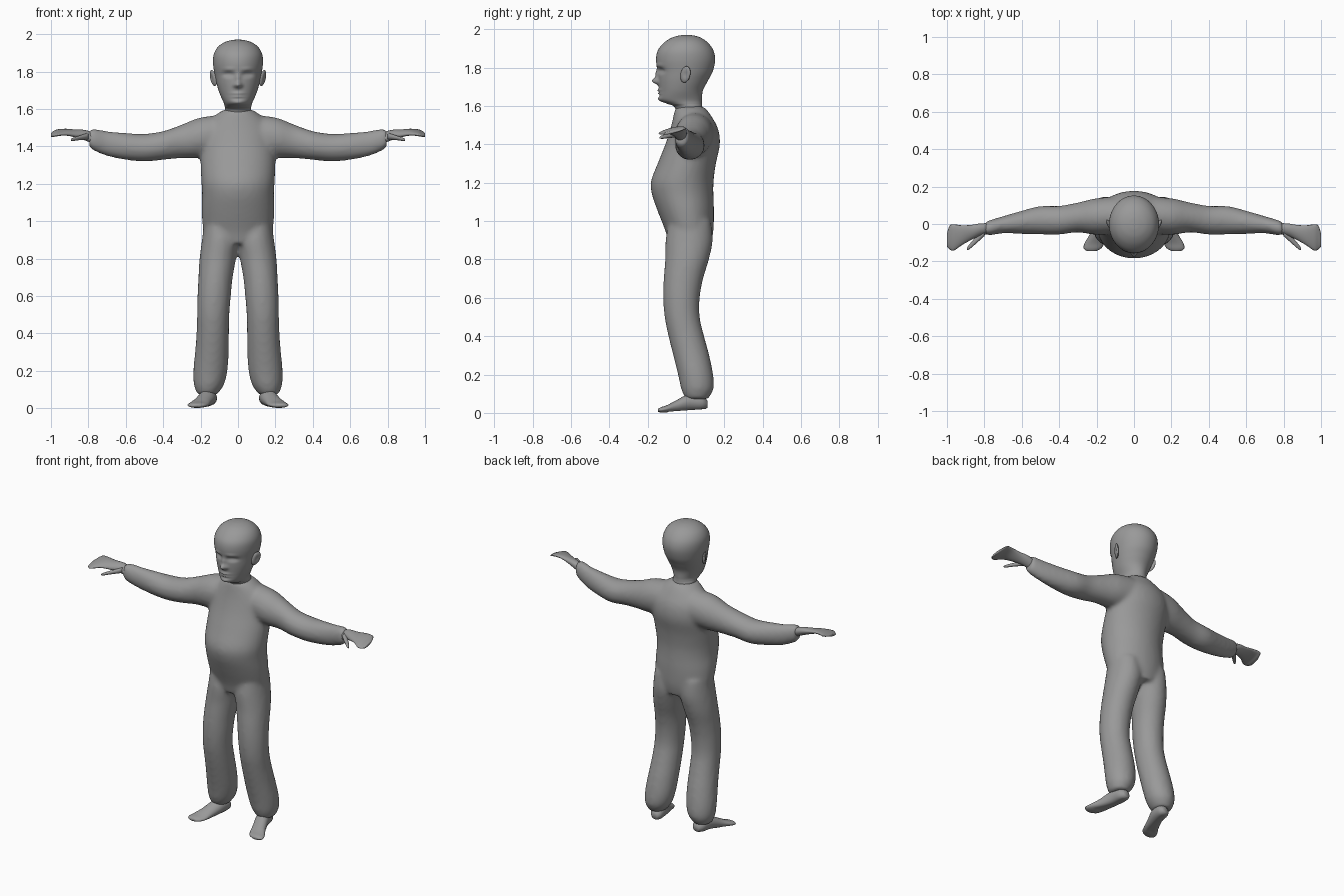
import bpy, bmesh, math
from mathutils import Vector

cube = bpy.data.objects.get("Cube")
if cube:
    bpy.data.objects.remove(cube)

grey = bpy.data.materials.new("plain grey")
grey.use_nodes = True
COLOUR = (0.32, 0.32, 0.32, 1)
grey.diffuse_color = COLOUR
grey.node_tree.nodes["Principled BSDF"].inputs["Base Color"].default_value = COLOUR


def spline(stations, steps):
    """Smooth the station list into a denser one (Catmull-Rom)."""
    pts = [stations[0]] + list(stations) + [stations[-1]]
    out = []
    for a, b, c, d in zip(pts, pts[1:], pts[2:], pts[3:]):
        for i in range(steps):
            t = i / steps
            out.append([q + t / 2 * (r - p + t * (2 * p - 5 * q + 4 * r - s + t * (3 * (q - r) + s - p)))
                        for p, q, r, s in zip(a, b, c, d)])
    return out + [list(stations[-1])]


def loft(bm, stations, axis, side=1, sides=24, steps=4, tilt=0):
    """Skin ellipses along an axis; a station is (position, centre a, centre b, radius a, radius b)."""
    rings = []
    for pos, ca, cb, ra, rb in spline(stations, steps):
        ring = []
        for i in range(sides):
            ang = math.tau * i / sides
            a, b = ca + ra * math.cos(ang), cb + rb * math.sin(ang)
            b += tilt * (a - ca)
            x, y, z = {"x": (pos, a, b), "y": (a, pos, b), "z": (a, b, pos)}[axis]
            ring.append(bm.verts.new((side * x, y, z)))
        rings.append(ring)
    for low, high in zip(rings, rings[1:]):
        for i in range(sides):
            j = (i + 1) % sides
            bm.faces.new((low[i], low[j], high[j], high[i]))
    bm.faces.new(rings[0])
    bm.faces.new(rings[-1])


def finish(name, bm):
    bmesh.ops.recalc_face_normals(bm, faces=bm.faces)
    mesh = bpy.data.meshes.new(name)
    bm.to_mesh(mesh)
    bm.free()
    mesh.materials.append(grey)
    for p in mesh.polygons:
        p.use_smooth = True
    obj = bpy.data.objects.new(name, mesh)
    bpy.context.collection.objects.link(obj)
    return obj


def fuse(obj, voxel, smoothing):
    """Blend overlapping lofts into one skin."""
    rm = obj.modifiers.new("fuse", "REMESH")
    rm.mode, rm.voxel_size, rm.use_smooth_shade = "VOXEL", voxel, True
    sm = obj.modifiers.new("soften", "SMOOTH")
    sm.factor, sm.iterations = 0.5, smoothing


def box(z, x0, x1, front, back):
    """Station of an upright part from its extents."""
    return (z, (x0 + x1) / 2, (front + back) / 2, (x1 - x0) / 2, (back - front) / 2)


# Clothed body: trunk, sleeves and trouser legs
TRUNK = [(.88, .15, -.09, .13), (.95, .185, -.108, .143), (1.05, .194, -.147, .146),
         (1.14, .192, -.178, .143), (1.21, .196, -.182, .144), (1.3, .2, -.148, .156),
         (1.4, .2, -.108, .177), (1.48, .19, -.082, .168), (1.54, .15, -.067, .137),
         (1.585, .095, -.057, .105), (1.6, .06, -.04, .08)]
LEG = [(1, .02, .18, -.09, .13), (.9, -.005, .193, -.107, .14), (.8, .01, .206, -.109, .12),
       (.7, .028, .212, -.117, .09), (.6, .038, .217, -.119, .072), (.5, .046, .219, -.112, .072),
       (.4, .048, .222, -.092, .095), (.3, .05, .23, -.067, .122), (.2, .056, .239, -.042, .142),
       (.13, .073, .237, -.027, .145), (.09, .098, .224, -.012, .127), (.072, .115, .215, 0, .115)]
ARM = [(.06, .05, 1.46, .1, .11), (.2, .04, 1.447, .098, .108), (.3, .035, 1.427, .08, .09),
       (.4, .02, 1.405, .077, .077), (.5, .02, 1.393, .076, .074), (.6, .009, 1.4, .062, .072),
       (.7, -.004, 1.415, .046, .067), (.77, -.02, 1.436, .041, .059), (.795, -.023, 1.442, .034, .048)]
bm = bmesh.new()
loft(bm, [box(z, -w, w, f, b) for z, w, f, b in TRUNK], "z", sides=40)
for side in (1, -1):
    loft(bm, [box(*s) for s in LEG], "z", side)
    loft(bm, ARM, "x", side)
fuse(finish("clothed_body", bm), .013, 6)

# Hands with thumb, and bare feet
PALM = [(.76, -.023, 1.44, .028, .03), (.82, -.03, 1.46, .033, .027), (.87, -.045, 1.469, .04, .02),
        (.92, -.06, 1.476, .053, .015), (.963, -.072, 1.473, .07, .012), (.985, -.072, 1.467, .064, .01),
        (1, -.085, 1.461, .035, .007)]
THUMB = [(.8, -.045, 1.455, .02, .018), (.85, -.092, 1.445, .018, .012),
         (.88, -.122, 1.438, .013, .009), (.893, -.133, 1.435, .006, .005)]
FOOT = [(.112, .15, .045, .02, .018), (.085, .153, .052, .04, .038), (.02, .163, .055, .045, .045),
        (-.05, .188, .034, .046, .032), (-.1, .21, .021, .053, .019), (-.13, .222, .016, .047, .014),
        (-.145, .226, .014, .025, .008)]
for label, side in (("left", 1), ("right", -1)):
    bm = bmesh.new()
    loft(bm, PALM, "x", side, sides=20, tilt=.2)
    loft(bm, THUMB, "x", side, sides=12)
    finish(label + "_hand", bm)
    bm = bmesh.new()
    loft(bm, FOOT, "y", side, sides=20)
    for v in bm.verts:
        v.co.z = max(v.co.z, 0.003 + .07 * (v.co.y + .145) if v.co.y > -.1 else 0)
    finish(label + "_foot", bm)

# Head and neck, with features pushed in or out of the face
HEAD = [(1.54, .07, -.045, .09), (1.595, .07, -.06, .085), (1.613, .071, -.1, .083),
        (1.635, .077, -.138, .083), (1.68, .097, -.14, .088), (1.73, .113, -.144, .113),
        (1.78, .124, -.147, .139), (1.84, .133, -.156, .152), (1.89, .13, -.147, .143),
        (1.93, .109, -.115, .115), (1.956, .074, -.075, .078), (1.968, .035, -.035, .04),
        (1.971, .005, -.003, .007)]
# (x, z, width, height, push towards the front)
FEATURES = [(0, 1.73, .016, .016, .032), (0, 1.765, .012, .025, .014), (0, 1.682, .032, .007, .01),
            (0, 1.667, .03, .006, .008), (0, 1.674, .03, .003, -.007), (0, 1.655, .03, .007, -.006),
            (0, 1.632, .03, .014, .008)]
for s in (1, -1):
    FEATURES += [(s * .05, 1.785, .026, .013, -.02), (s * .05, 1.812, .03, .009, .006),
                 (s * .05, 1.783, .014, .007, .008), (s * .016, 1.725, .009, .009, .008)]
bm = bmesh.new()
loft(bm, [box(z, -w, w, f, b) for z, w, f, b in HEAD], "z", sides=72, steps=7)
for v in bm.verts:
    x, y, z = v.co
    if y < -.03:
        v.co.y -= sum(p * math.exp(-((x - cx) / w) ** 2 - ((z - cz) / h) ** 2)
                      for cx, cz, w, h, p in FEATURES)
finish("head", bm)

# Ears: flattened ovals with a hollow, flared backwards
for label, side in (("left", 1), ("right", -1)):
    bm = bmesh.new()
    bmesh.ops.create_uvsphere(bm, u_segments=20, v_segments=14, radius=1)
    for v in bm.verts:
        x, y, z = v.co
        hollow = .6 * math.exp(-(y * y + z * z) / .2) if x > 0 else 0
        v.co = Vector((side * (.132 + .013 * (x - hollow) + .012 * y + .008 * z),
                       -.003 + .026 * y + .006 * z, 1.765 + .043 * z))
    finish(label + "_ear", bm)
